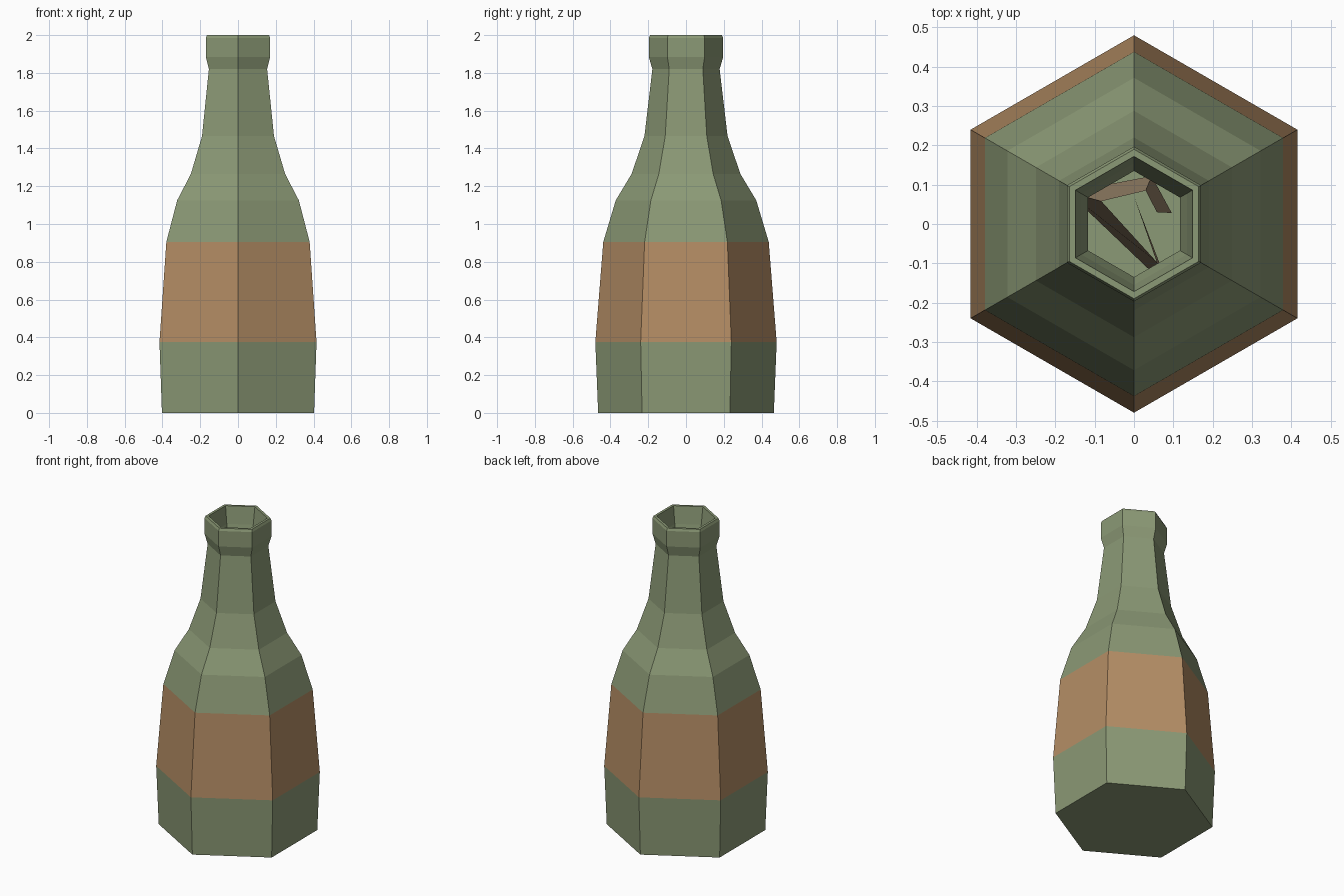
import bpy, bmesh
from math import sin, cos, pi

if "Cube" in bpy.data.objects:
    bpy.data.objects.remove(bpy.data.objects["Cube"])


def material(name, rgb):
    m = bpy.data.materials.new(name)
    m.diffuse_color = (*rgb, 1)
    m.use_nodes = True
    m.node_tree.nodes["Principled BSDF"].inputs["Base Color"].default_value = m.diffuse_color
    return m


glass = material("green_glass", (0.26, 0.32, 0.18))
label = material("tan_label", (0.46, 0.27, 0.13))
paper = material("paper", (0.40, 0.29, 0.18))


def finish(name, bm, mats):
    me = bpy.data.meshes.new(name)
    bm.to_mesh(me)
    bm.free()
    for m in mats:
        me.materials.append(m)
    ob = bpy.data.objects.new(name, me)
    bpy.context.collection.objects.link(ob)
    return ob


# Six-sided bottle: outer wall up, over the lip, then inner wall down (radius, z)
outer = [(0.465, 0), (0.48, 0.375), (0.438, 0.905), (0.372, 1.125), (0.288, 1.265),
         (0.22, 1.465), (0.178, 1.82), (0.197, 1.885), (0.197, 1.985), (0.19, 2.0)]
inner = [(0.172, 2.0), (0.155, 1.89), (0.135, 1.81), (0.178, 1.45), (0.247, 1.245),
         (0.332, 1.105), (0.398, 0.90), (0.44, 0.375), (0.425, 0.04)]
LABEL_BAND = 1

bm = bmesh.new()
rings = [[bm.verts.new((r * cos(pi / 2 + i * pi / 3), r * sin(pi / 2 + i * pi / 3), z))
          for i in range(6)] for r, z in outer + inner]
for k, (a, b) in enumerate(zip(rings, rings[1:])):
    for i in range(6):
        j = (i + 1) % 6
        f = bm.faces.new((a[i], a[j], b[j], b[i]))
        f.material_index = 1 if k == LABEL_BAND else 0
bm.faces.new(rings[0][::-1])   # underside
bm.faces.new(rings[-1])        # inner floor
finish("bottle", bm, [glass, label])

# Loosely rolled sheet of paper inside, narrower at the top
top = [(0.058, 0.03), (0.03, 0.085), (-0.083, 0.058), (0.058, -0.097), (0.0, 0.07)]
bottom = [(0.096, 0.028), (0.045, 0.122), (-0.168, 0.081), (0.09, -0.165), (0.0, 0.07)]
bm = bmesh.new()
lo = [bm.verts.new((x, y, 0.12)) for x, y in bottom]
hi = [bm.verts.new((x, y, 0.95)) for x, y in top]
for i in range(len(top) - 1):
    bm.faces.new((lo[i], hi[i], hi[i + 1], lo[i + 1]))
bmesh.ops.reverse_faces(bm, faces=bm.faces[:])
finish("rolled_paper", bm, [paper])
